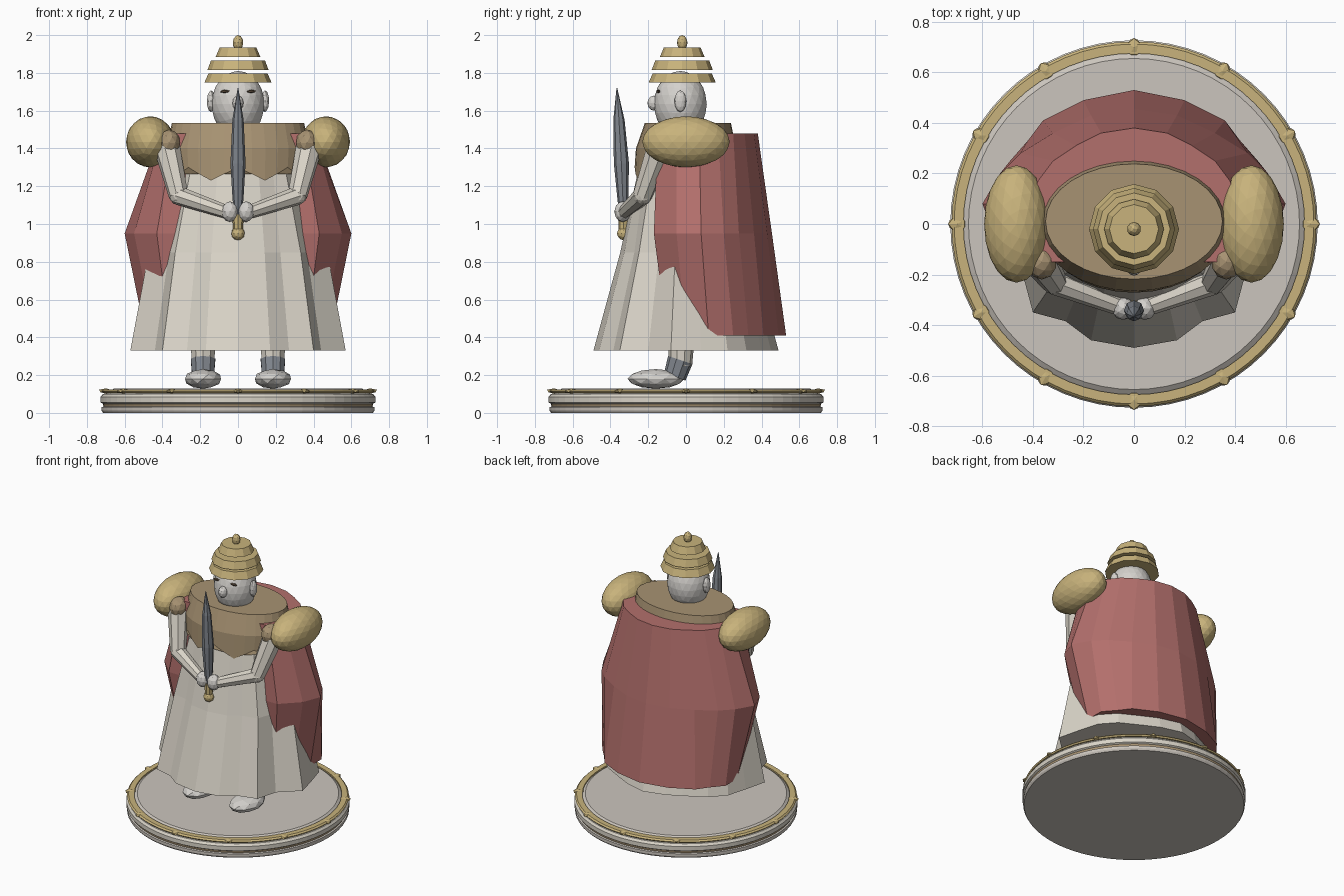
import bpy, bmesh, math
from mathutils import Vector, Matrix

if "Cube" in bpy.data.objects:
    bpy.data.objects.remove(bpy.data.objects["Cube"])


def mat(name, r, g, b):
    m = bpy.data.materials.new(name)
    m.diffuse_color = (r, g, b, 1)
    m.use_nodes = True
    m.node_tree.nodes["Principled BSDF"].inputs["Base Color"].default_value = m.diffuse_color
    return m


IVORY = mat("ivory cloth", .70, .66, .58)
SKIN = mat("pale skin", .66, .64, .61)
STONE = mat("base stone", .60, .56, .51)
GOLD = mat("gold", .58, .45, .20)
BROWN = mat("tan mantle", .39, .29, .17)
RED = mat("red cloak", .45, .16, .15)
STEEL = mat("steel", .22, .24, .27)
DARK = mat("dark brown", .12, .08, .05)


def finish(bm, name, *mats):
    bmesh.ops.recalc_face_normals(bm, faces=bm.faces)
    me = bpy.data.meshes.new(name)
    bm.to_mesh(me)
    bm.free()
    for m in mats:
        me.materials.append(m)
    ob = bpy.data.objects.new(name, me)
    bpy.context.collection.objects.link(ob)
    return ob


def loft(name, rings, m, cap=True):
    """Skin a list of equally long closed rings of points."""
    bm = bmesh.new()
    vs = [[bm.verts.new(p) for p in r] for r in rings]
    n = len(vs[0])
    for a, b in zip(vs, vs[1:]):
        for i in range(n):
            j = (i + 1) % n
            bm.faces.new((a[i], a[j], b[j], b[i]))
    if cap:
        bm.faces.new(vs[0])
        bm.faces.new(vs[-1])
    return finish(bm, name, m)


def oval(rx, ry, z, n, cx=0, cy=0):
    return [(cx + rx * math.sin(2 * math.pi * i / n),
             cy - ry * math.cos(2 * math.pi * i / n), z) for i in range(n)]


def mirrored(half, z):
    """Complete a half outline whose first and last points lie near x = 0."""
    right = [(x, y, z) for x, y in half]
    return right + [(-x, y, z) for x, y, z in reversed(right) if x > 0]


def blob(name, loc, size, m, sub=2, turn=0):
    bm = bmesh.new()
    bmesh.ops.create_icosphere(bm, subdivisions=sub, radius=1)
    bm.transform(Matrix.Translation(loc) @ Matrix.Rotation(turn, 4, 'Z')
                 @ Matrix.Diagonal((*size, 1)))
    return finish(bm, name, m)


def limb(name, a, b, r1, r2, m, n=8):
    a, b = Vector(a), Vector(b)
    bm = bmesh.new()
    bmesh.ops.create_cone(bm, cap_ends=True, segments=n, radius1=r1, radius2=r2,
                          depth=(b - a).length)
    rot = (b - a).to_track_quat('Z', 'Y').to_matrix().to_4x4()
    bm.transform(Matrix.Translation((a + b) / 2) @ rot)
    return finish(bm, name, m)


# Round base with stepped layers, gilded band, rim and studs
def disc(name, profile, m):
    loft(name, [oval(r, r, z, 64) for r, z in profile], m)


disc("base_foot", [(.715, 0), (.722, .012), (.722, .03), (.712, .034)], STONE)
disc("base_gold_band", [(.712, .032), (.716, .05)], BROWN)
disc("base_body", [(.715, .048), (.727, .055), (.727, .085), (.715, .1), (.69, .105)], IVORY)
disc("base_plate", [(.69, .103), (.675, .115), (.655, .13)], STONE)
bm = bmesh.new()
N = 64
rim = []
for i in range(N):
    a = 2 * math.pi * i / N
    rim.append([bm.verts.new((r * math.cos(a), r * math.sin(a), z)) for r, z in
                ((.675, .106), (.715, .106), (.722, .115), (.712, .125), (.675, .125))])
for i in range(N):
    p, q = rim[i], rim[(i + 1) % N]
    for k in range(5):
        bm.faces.new((p[k], q[k], q[(k + 1) % 5], p[(k + 1) % 5]))
finish(bm, "base_gold_rim", GOLD)
for i in range(12):
    a = math.pi * i / 6
    blob(f"base_stud_{i + 1}", (.7 * math.cos(a), .7 * math.sin(a), .116),
         (.04, .03, .014), GOLD, 1, a)

# Long pleated robe
hem = [(0, -.49), (.17, -.46), (.27, -.385), (.40, -.35), (.44, -.2), (.57, -.08),
       (.53, .08), (.49, .22), (.40, .32), (.25, .40), (.15, .45), (0, .49)]


def waist(rx, ry):
    out = []
    for x, y in hem:
        a = math.atan2(x / .57, -y / .49)
        out.append((rx * math.sin(a) if x else 0, -ry * math.cos(a)))
    return out


loft("robe", [mirrored(hem, .33),
              mirrored([(x * .83, y * .71) for x, y in hem], .85),
              mirrored(waist(.355, .25), 1.3),
              mirrored(waist(.32, .21), 1.5)], IVORY)

# Mantle over the chest with a zigzag lower edge
zig = [(x, y, 1.265 + .035 * math.cos(i * math.pi / 2))
       for i, (x, y, z) in enumerate(oval(.372, .272, 0, 32))]
loft("mantle", [zig, oval(.38, .265, 1.4, 32), oval(.35, .228, 1.535, 32, 0, .01)], BROWN)

# Cloak wrapped round the back and sides
c_top = [(0, .38), (.13, .36), (.23, .31), (.32, .25), (.38, .17), (.41, .07),
         (.40, -.05), (.34, -.15), (.2, -.15)]
c_mid = [(0, .455), (.17, .43), (.32, .36), (.45, .28), (.53, .2), (.60, .08),
         (.55, -.05), (.43, -.17), (.28, -.17)]
c_hem = [(0, .53), (.2, .49), (.36, .41), (.42, .33), (.49, .25), (.49, .12),
         (.44, 0), (.36, -.1), (.2, -.1)]
loft("cloak", [mirrored(c_hem, .41), mirrored(c_mid, .95), mirrored(c_top, 1.48)], RED)

# Head and face
blob("head", (0, -.03, 1.635), (.14, .14, .175), SKIN, 3)
limb("neck", (0, -.02, 1.45), (0, -.02, 1.6), .09, .09, SKIN, 12)
blob("nose", (0, -.17, 1.64), (.03, .035, .04), SKIN)

# Tiered headdress
for i, (z, r1, r2) in enumerate(((1.748, .178, .156), (1.815, .162, .143), (1.885, .118, .097))):
    loft(f"hat_tier_{i + 1}", [oval(r1, r1, z, 12, 0, -.02), oval(r2, r2, z + .05, 12, 0, -.02)], GOLD)
blob("hat_finial", (0, -.02, 1.96), (.028, .028, .04), GOLD)

# Paired parts
for s, side in ((-1, "left"), (1, "right")):
    blob(side + "_ear", (s * .143, -.03, 1.65), (.022, .032, .058), SKIN)
    blob(side + "_eye", (s * .07, -.147, 1.702), (.028, .012, .009), DARK, 1)
    blob(side + "_shoulder_pad", (s * .465, 0, 1.435), (.128, .232, .135), GOLD, 3)
    blob(side + "_sleeve_cap", (s * .365, -.15, 1.43), (.06, .07, .07), BROWN)
    elbow = (s * .315, -.23, 1.15)
    limb(side + "_upper_arm", (s * .375, -.14, 1.4), elbow, .07, .052, IVORY)
    limb(side + "_forearm", elbow, (s * .05, -.33, 1.06), .05, .035, IVORY)
    blob(side + "_elbow", elbow, (.05, .05, .05), IVORY)
    blob(side + "_hand", (s * .043, -.335, 1.065), (.045, .045, .055), SKIN)
    limb(side + "_leg", (s * .185, -.02, .5), (s * .185, -.03, .25), .075, .062, IVORY, 10)
    limb(side + "_ankle", (s * .185, -.03, .28), (s * .185, -.06, .19), .068, .06, STEEL, 10)
    blob(side + "_foot", (s * .185, -.16, .18), (.1, .15, .052), SKIN)

# Sword held upright in front
blade = [(1.0, .018, -.33), (1.15, .03, -.335), (1.32, .04, -.342), (1.55, .03, -.355), (1.72, .002, -.366)]
loft("sword_blade", [oval(r, r, z, 8, 0, y) for z, r, y in blade], STEEL)
limb("sword_grip", (0, -.33, .95), (0, -.33, 1.05), .025, .03, GOLD)
blob("sword_pommel", (0, -.33, .95), (.036, .036, .036), GOLD)
